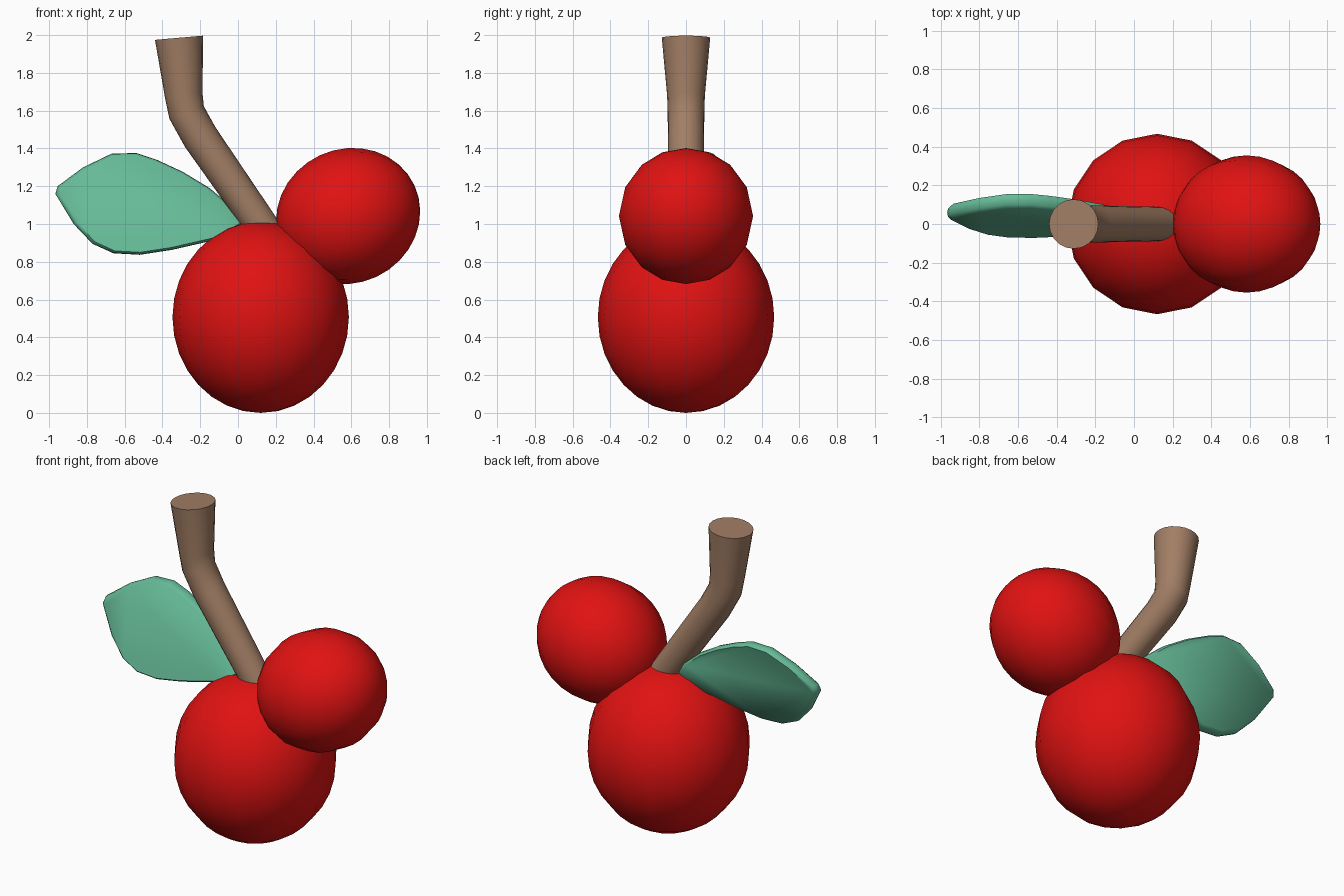
import bpy, bmesh, math
from mathutils import Vector, Matrix

if "Cube" in bpy.data.objects:
    bpy.data.objects.remove(bpy.data.objects["Cube"])


def material(name, rgb):
    m = bpy.data.materials.new(name)
    m.diffuse_color = (*rgb, 1)
    m.use_nodes = True
    m.node_tree.nodes["Principled BSDF"].inputs["Base Color"].default_value = m.diffuse_color
    return m


def finish(name, bm, mat, angle):
    bmesh.ops.recalc_face_normals(bm, faces=bm.faces)
    me = bpy.data.meshes.new(name)
    bm.to_mesh(me)
    bm.free()
    ob = bpy.data.objects.new(name, me)
    bpy.context.collection.objects.link(ob)
    me.materials.append(mat)
    bpy.ops.object.select_all(action='DESELECT')
    ob.select_set(True)
    bpy.context.view_layer.objects.active = ob
    bpy.ops.object.shade_smooth_by_angle(angle=math.radians(angle))
    return ob


def loft(bm, loops):
    # Skin a list of equal-length closed loops and cap both ends
    rings = [[bm.verts.new(p) for p in loop] for loop in loops]
    n = len(rings[0])
    for a, b in zip(rings, rings[1:]):
        for i in range(n):
            j = (i + 1) % n
            bm.faces.new((a[i], a[j], b[j], b[i]))
    bm.faces.new(rings[0])
    bm.faces.new(rings[-1])


def cherry(name, center, width, length, tilt, mat):
    bm = bmesh.new()
    bmesh.ops.create_uvsphere(bm, u_segments=16, v_segments=16, radius=1)
    bm.transform(Matrix.Translation(center) @ Matrix.Rotation(math.radians(tilt), 4, 'Y')
                 @ Matrix.Diagonal((width, width, length, 1)))
    return finish(name, bm, mat, 60)


red = material("red skin", (0.75, 0.006, 0.006))
brown = material("brown bark", (0.36, 0.21, 0.13))
green = material("leaf green", (0.13, 0.49, 0.31))

# Two fruits
cherry("large_cherry", (0.12, 0, 0.507), 0.467, 0.507, 0, red)
cherry("small_cherry", (0.583, 0, 1.042), 0.355, 0.387, 65, red)

# Bent stem: x, z, radius, lean of the cross-section from vertical (degrees)
stem = [(0.16, 0.94, 0.088, -35), (-0.2, 1.46, 0.096, -33), (-0.272, 1.59, 0.097, -20),
        (-0.287, 1.68, 0.1, -9), (-0.312, 1.986, 0.128, -5)]
loops = []
for x, z, r, lean in stem:
    rot = Matrix.Rotation(math.radians(lean), 3, 'Y')
    loops.append([Vector((x, 0, z)) + rot @ Vector((r * math.cos(a), r * math.sin(a), 0))
                  for a in (math.tau * i / 20 for i in range(20))])
bm = bmesh.new()
loft(bm, loops)
finish("stem", bm, brown, 40)

# Leaf: outline seen from the front, leaning back toward its top edge
outline = [(0.04, 1.0), (-0.02, 1.08), (-0.15, 1.19), (-0.29, 1.275), (-0.43, 1.34), (-0.54, 1.376),
           (-0.67, 1.372), (-0.82, 1.3), (-0.955, 1.2), (-0.967, 1.16), (-0.87, 1.0),
           (-0.77, 0.895), (-0.66, 0.845), (-0.52, 0.837), (-0.35, 0.863), (-0.1, 0.92)]
loops = []
for offset, scale in ((-0.037, 0.95), (-0.022, 0.99), (0, 1), (0.022, 0.99), (0.037, 0.95)):
    loop = []
    for x, z in outline:
        px, pz = -0.5 + (x + 0.5) * scale, 1.1 + (z - 1.1) * scale
        loop.append((px, 0.04 + 0.3 * (pz - 1.1) + offset, pz))
    loops.append(loop)
bm = bmesh.new()
loft(bm, loops)
finish("leaf", bm, green, 50)
